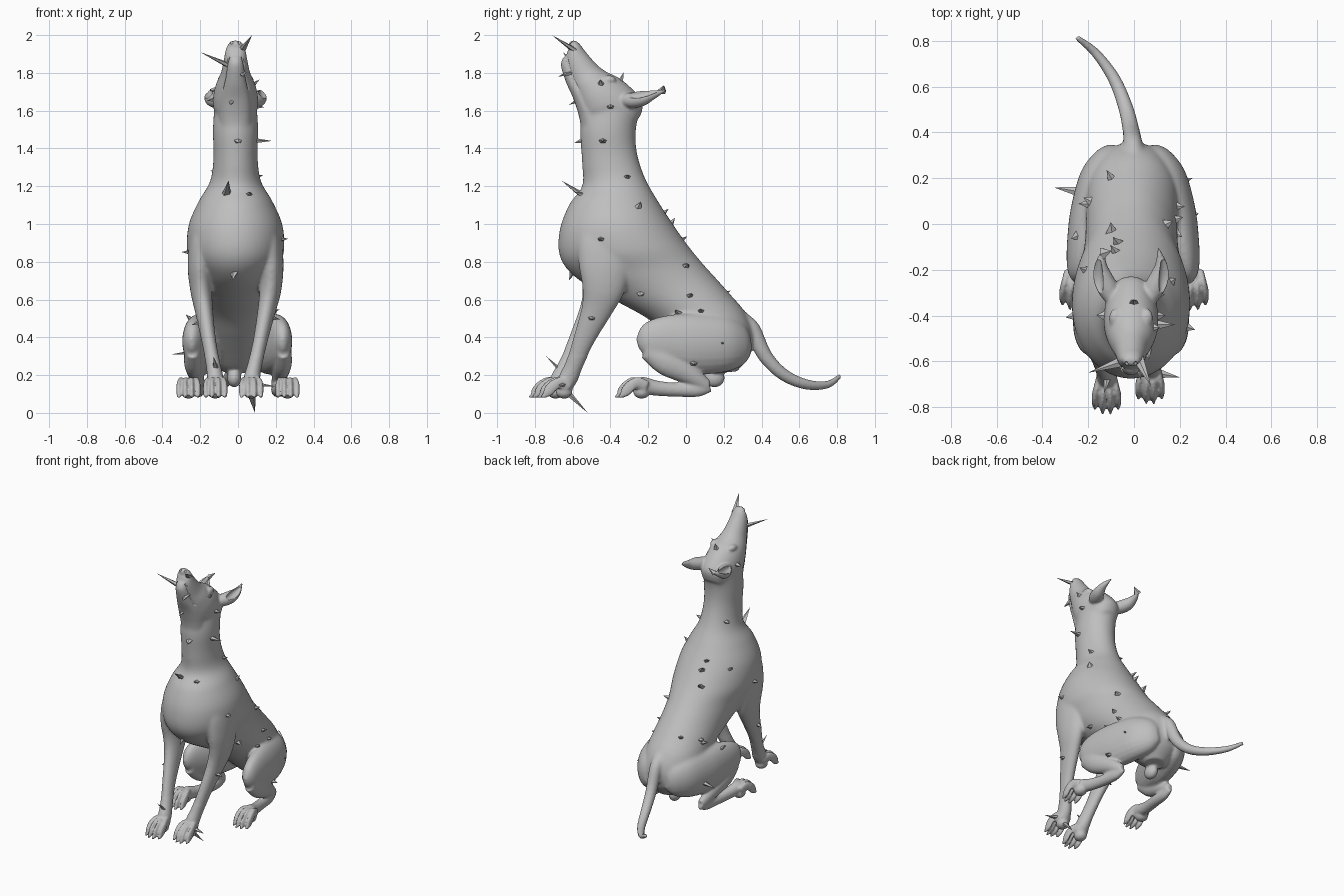
import bpy, bmesh, math, random
from mathutils import Vector, Matrix
from mathutils.bvhtree import BVHTree

random.seed(4)
grey = bpy.data.materials.new("plain grey")
grey.diffuse_color = (0.52, 0.52, 0.52, 1)
X = Vector((1, 0, 0))
LEAN = -.013          # the head and chest sit slightly to the left
bm = bmesh.new()


def spline(a, b, c, d, t):
    return 0.5 * (2 * b + (c - a) * t + (2 * a - 5 * b + 4 * c - d) * t * t
                  + (3 * b - a - 3 * c + d) * t ** 3)


def loft(sections, sub=4, n=20):
    """Skin a smooth tube through (centre, half-width, half-depth) sections."""
    s, rings = sections, []
    for i in range(len(s) - 1):
        q = [s[max(i - 1, 0)], s[i], s[i + 1], s[min(i + 2, len(s) - 1)]]
        for k in range(sub + (i == len(s) - 2)):
            c, u, v = [spline(*[p[j] for p in q], k / sub) for j in range(3)]
            rings.append([bm.verts.new(c + u * math.cos(a) + v * math.sin(a))
                          for a in (2 * math.pi * m / n for m in range(n))])
    faces = [bm.faces.new(rings[0][::-1]), bm.faces.new(rings[-1])]
    for a, b in zip(rings, rings[1:]):
        for m in range(n):
            faces.append(bm.faces.new((a[m], a[(m + 1) % n], b[(m + 1) % n], b[m])))
    bmesh.ops.recalc_face_normals(bm, faces=faces)


def trunk(rows):
    """Rows: back y, z, front y, z, half-width."""
    loft([(Vector((LEAN * min(1, b / .8), (a + c) / 2, (b + d) / 2)), X * w,
           Vector((0, (a - c) / 2, (b - d) / 2))) for a, b, c, d, w in rows], 6, 48)


def limb(rows, n=24):
    """Rows: x, y, z, half-width, half-depth."""
    p = [Vector(r[:3]) for r in rows]
    out = []
    for i, r in enumerate(rows):
        t = (p[min(i + 1, len(p) - 1)] - p[max(i - 1, 0)]).normalized()
        u = (X - t * X.dot(t)).normalized()
        out.append((p[i], u * r[3], t.cross(u) * r[4]))
    loft(out, n=n)


def blob(pos, size):
    bmesh.ops.create_uvsphere(bm, u_segments=16, v_segments=10, radius=1,
                              matrix=Matrix.Translation(pos) @ Matrix.Diagonal((*size, 1)))


def paw(x, y, z):
    # four spread toes with little claws
    for d in (-0.051, -0.017, 0.017, 0.051):
        e = -0.018 if abs(d) < 0.03 else 0.0
        limb([(x + d * .55, y + .04, z + .065, .015, .03), (x + d * .8, y - .01 + e, z + .085, .015, .032),
              (x + d, y - .045 + e, z + .07, .013, .031), (x + d, y - .075 + e, z + .038, .0138, .029),
              (x + d, y - .095 + e, z + .016, .011, .014), (x + d, y - .115 + e, z + .008, .005, .006)], n=12)
    blob((x, y + .01, z + .035), (.042, .045, .035))


def make(name):
    """Turn the current mesh into an object and start a new one."""
    global bm
    me = bpy.data.meshes.new(name)
    bm.to_mesh(me)
    bm.free()
    bm = bmesh.new()
    me.materials.append(grey)
    ob = bpy.data.objects.new(name, me)
    bpy.context.collection.objects.link(ob)
    return ob


def bake(ob):
    """Apply the modifiers and return a search tree of the surface."""
    deps = bpy.context.evaluated_depsgraph_get()
    me = bpy.data.meshes.new_from_object(ob.evaluated_get(deps))
    ob.modifiers.clear()
    ob.data = me
    return BVHTree.FromPolygons([v.co for v in me.vertices], [f.vertices for f in me.polygons])


# torso and neck
trunk([(-.24, 1.62, -.55, 1.58, .114), (-.265, 1.5, -.56, 1.48, .12),
       (-.26, 1.38, -.55, 1.32, .117), (-.22, 1.25, -.55, 1.2, .135),
       (-.16, 1.14, -.62, 1.1, .195), (-.09, 1.03, -.67, .96, .248),
       (0, .9, -.665, .82, .257), (.08, .8, -.575, .71, .226), (.152, .72, -.385, .6, .205),
       (.232, .63, -.205, .5, .2), (.315, .53, -.085, .4, .2), (.355, .42, .03, .3, .18),
       (.34, .31, .1, .24, .14), (.27, .22, .15, .21, .07)])
# skull and muzzle
trunk([(-.58, 1.968, -.61, 1.95, .03), (-.56, 1.95, -.63, 1.905, .05),
       (-.53, 1.91, -.638, 1.85, .06), (-.47, 1.842, -.615, 1.76, .076),
       (-.42, 1.805, -.59, 1.69, .098), (-.35, 1.77, -.56, 1.6, .116),
       (-.27, 1.7, -.53, 1.55, .118), (-.23, 1.64, -.42, 1.52, .1), (-.24, 1.57, -.35, 1.5, .07)])
# lower jaw
trunk([(-.61, 1.90, -.648, 1.885, .026), (-.58, 1.86, -.662, 1.84, .042),
       (-.56, 1.78, -.635, 1.75, .054), (-.52, 1.7, -.595, 1.66, .073),
       (-.46, 1.62, -.567, 1.57, .085), (-.42, 1.54, -.555, 1.5, .085)])
# nose pad
blob((LEAN, -.595, 1.95), (.04, .026, .022))
# tail
limb([(0, .28, .5, .05, .05), (-.005, .35, .44, .042, .045), (-.015, .42, .3, .036, .038),
      (-.04, .52, .2, .032, .032), (-.09, .64, .15, .027, .027),
      (-.17, .75, .15, .02, .02), (-.25, .815, .195, .012, .012)])
# lump below the rump
blob((-.02, .15, .185), (.038, .055, .05))

for s in (-1, 1):
    # brow, eye and ear
    blob((LEAN + s * .068, -.41, 1.763), (.028, .04, .024))
    blob((LEAN + s * .083, -.432, 1.76), (.011, .015, .014))
    limb([(LEAN + s * x, y, z, a, b) for x, y, z, a, b in (
        (.075, -.34, 1.655, .03, .03), (.1, -.285, 1.655, .045, .042),
        (.124, -.23, 1.665, .042, .04), (.132, -.18, 1.682, .028, .026),
        (.125, -.13, 1.7, .012, .012), (.118, -.1, 1.71, .004, .004))])
    # front leg; the left one reaches further forward
    leg = [(.14, -.4, 1.04, .05, .11), (.175, -.42, .92, .066, .15), (.188, -.43, .78, .066, .14),
           (.183, -.44, .65, .058, .112), (.16, -.475, .54, .048, .082), (.125, -.54, .39, .039, .058),
           (.092, -.59, .26, .038, .047), (.075, -.62, .19, .043, .05), (.07, -.65, .13, .046, .042)]
    if s < 0:
        leg = [(x + .05 * f, y - .045 * f, z, a, b) for x, y, z, a, b in leg
               for f in [max(0, min(1, (.65 - z) / .5))]]
    leg = [(s * x + LEAN * min(1, max(0, z - .2) * 2), y, z, a, b) for x, y, z, a, b in leg]
    limb(leg)
    paw(leg[-1][0], leg[-1][1] - .005, .075)
    # thigh, shank and hind foot
    limb([(s * x - .004, y, z, a, b) for x, y, z, a, b in (
        (.07, .335, .37, .03, .06), (.095, .29, .365, .07, .115), (.14, .2, .365, .093, .15),
        (.18, .05, .365, .095, .162), (.212, -.08, .375, .078, .147), (.232, -.17, .38, .06, .12),
        (.24, -.22, .375, .044, .088), (.242, -.258, .365, .015, .03))])
    limb([(s * x, y, z, a, b) for x, y, z, a, b in (
        (.24, -.2, .34, .04, .06), (.235, -.1, .265, .05, .07),
        (.218, .03, .195, .038, .05), (.2, .11, .14, .026, .035))])
    limb([(s * x, y, z, a, b) for x, y, z, a, b in (
        (.2, .125, .145, .018, .035), (.205, .06, .125, .03, .04), (.215, -.04, .122, .034, .037),
        (.235, -.15, .13, .035, .04), (.25, -.23, .145, .042, .046), (.258, -.275, .13, .042, .04))])
    paw(s * .262, -.245, .075)

# fuse the parts into one smooth skin, blending the muscles more than the paws
body = make("dog_body")
fuse = body.modifiers.new("fuse", 'REMESH')
fuse.mode, fuse.voxel_size, fuse.use_smooth_shade = 'VOXEL', .0075, True
bake(body)
zone = body.vertex_groups.new(name="muscle_zone")
zone.add([v.index for v in body.data.vertices if .3 < v.co.z < 1.6 and v.co.y < .36], 1, 'REPLACE')
blend = body.modifiers.new("blend", 'SMOOTH')
blend.factor, blend.iterations, blend.vertex_group = .5, 22, "muscle_zone"
tree = bake(body)

# cutters: ear hollows, nostrils and the mouth groove
for s in (-1, 1):
    limb([(LEAN + s * x, y, z, a, b) for x, y, z, a, b in (
        (.14, -.3, 1.685, .016, .016), (.148, -.255, 1.69, .028, .026),
        (.15, -.205, 1.698, .026, .022), (.143, -.155, 1.708, .01, .01))])
    blob((LEAN + s * .02, -.612, 1.962), (.008, .012, .01))
    lips = [tree.ray_cast(Vector((s, y, z)), Vector((-s, 0, 0)))[0] for y, z in
            ((-.63, 1.885), (-.618, 1.83), (-.592, 1.76), (-.567, 1.71))]
    limb([(*p, .006, .006) for p in lips if p], n=8)
cutter = make("hollow_cutter")
cutter.hide_render = True
cut = body.modifiers.new("cut", 'BOOLEAN')
cut.operation, cut.solver, cut.object = 'DIFFERENCE', 'EXACT', cutter
soft = body.modifiers.new("soften", 'SMOOTH')
soft.factor, soft.iterations = .5, 5
tree = bake(body)
bpy.data.objects.remove(cutter)
for f in body.data.polygons:
    f.use_smooth = True
    f.material_index = 0


def shard(base, tip, r):
    d = tip - base
    rot = d.to_track_quat('Z', 'Y').to_matrix().to_4x4()
    m = Matrix.Translation((base + tip) / 2) @ rot @ Matrix.Diagonal((1, .6, 1, 1))
    bmesh.ops.create_cone(bm, cap_ends=True, segments=5, radius1=r, radius2=0,
                          depth=d.length, matrix=m)


# long shards: base and tip
for b, t in (((-.05, -.6, 1.84), (-.2, -.65, 1.91)), ((.02, -.59, 1.92), (.075, -.71, 2.0)),
             ((-.06, -.56, 1.16), (-.05, -.66, 1.23)), ((.09, -.44, 1.44), (.18, -.44, 1.44)),
             ((.07, -.62, .1), (.09, -.52, 0)), ((-.11, -.64, .2), (-.13, -.74, .3)),
             ((.09, -.65, .15), (.2, -.67, .14)), ((-.23, .14, .32), (-.35, .16, .31)),
             ((.2, .18, .37), (.255, .2, .37)), ((.02, -.61, 1.8), (.03, -.68, 1.78)),
             ((-.03, -.56, 1.66), (-.04, -.62, 1.63))):
    shard(Vector(b), Vector(t), .025)


def grow(origin, ray, length):
    hit, normal, _, _ = tree.ray_cast(Vector(origin), Vector(ray))
    if hit:
        tip = normal + Vector([random.uniform(-.4, .4) for _ in range(3)])
        shard(hit - normal * .01, hit + tip.normalized() * length, random.uniform(.022, .03))


# short shards on the flanks, back and chest
for y, z in ((-.31, 1.25), (-.25, 1.09), (-.45, .92), (0, .78), (.02, .62), (-.24, .63),
             (-.04, .53), (.08, .54), (-.5, .5), (.04, .26), (-.4, 1.62), (-.45, 1.74)):
    grow((2, y, z), (-1, 0, 0), .035)
for y, z in ((-.3, 1.28), (-.2, 1.0), (-.4, .85), (.1, .6), (-.05, .5), (-.52, .48), (-.4, 1.66)):
    grow((-2, y, z), (1, 0, 0), .035)
for x, y in ((-.1, -.03), (-.07, -.08), (-.13, -.13), (-.08, -.12), (-.1, .2), (-.2, .09), (.0, -.34)):
    grow((x, y, 3), (0, 0, -1), .045)
for x, z in ((.06, 1.16), (0, 1.44), (-.02, .74)):
    grow((x, -2, z), (0, 1, 0), .04)
make("skin_shards")
